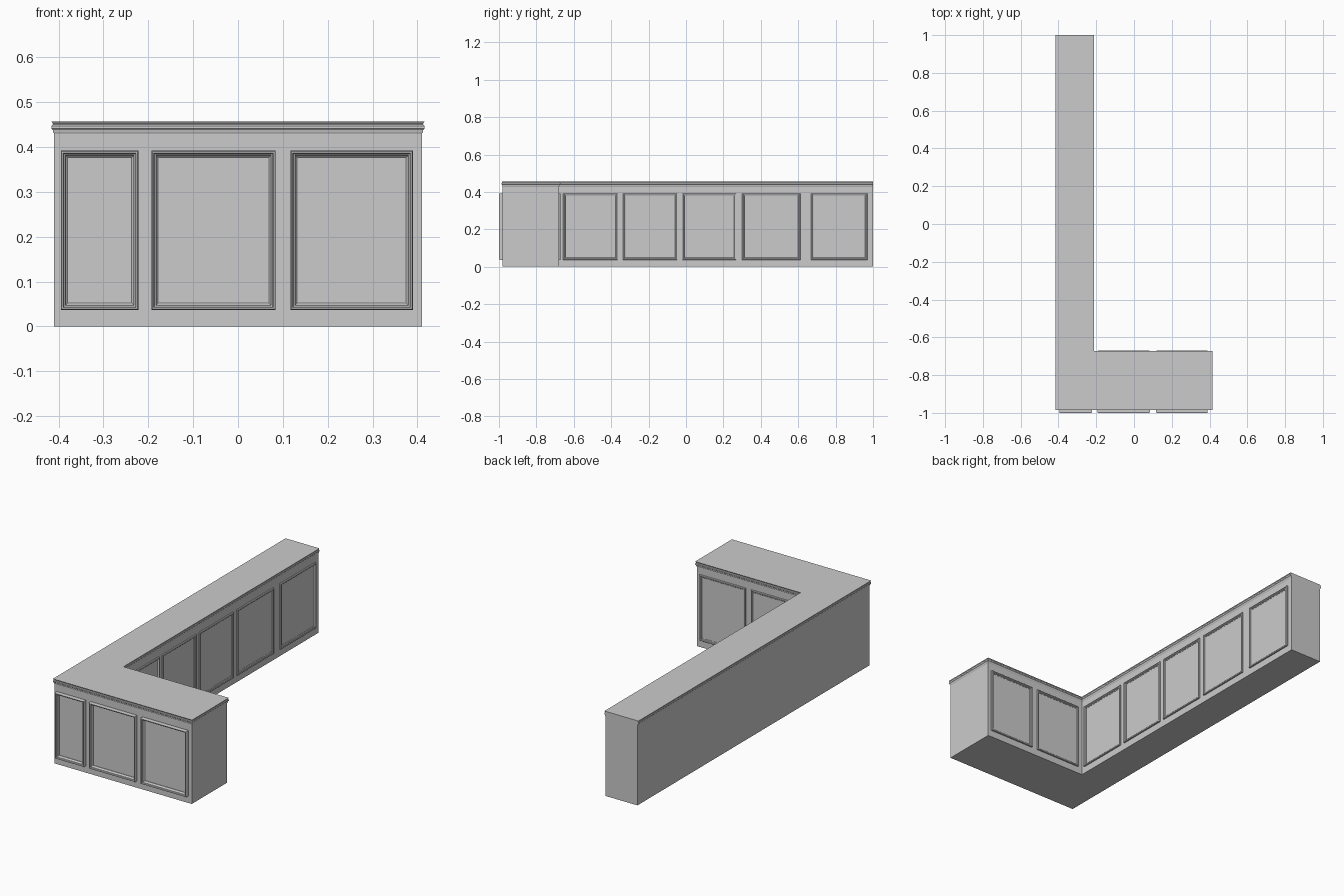
import bpy, bmesh

if "Cube" in bpy.data.objects:
    bpy.data.objects.remove(bpy.data.objects["Cube"])

# One flat grey for the whole counter
grey = bpy.data.materials.new("plain grey")
grey.diffuse_color = (0.6, 0.6, 0.6, 1)
grey.use_nodes = True
grey.node_tree.nodes["Principled BSDF"].inputs["Base Color"].default_value = grey.diffuse_color


def add_object(name, bm):
    bmesh.ops.recalc_face_normals(bm, faces=bm.faces[:])
    me = bpy.data.meshes.new(name)
    bm.to_mesh(me)
    bm.free()
    me.materials.append(grey)
    ob = bpy.data.objects.new(name, me)
    bpy.context.collection.objects.link(ob)
    return ob


def bridge(bm, a, b):
    n = len(a)
    for i in range(n):
        j = (i + 1) % n
        bm.faces.new((a[i], a[j], b[j], b[i]))


# L-shaped plan, grown outward by o everywhere except the flat far end
def plan(o):
    l, r, i = -0.41 - o, 0.41 + o, -0.219 + o
    f, m, e = -0.98 - o, -0.678 + o, 1.0
    return [(l, f), (r, f), (r, m), (i, m), (i, e), (l, e)]


def l_solid(name, profile):
    bm = bmesh.new()
    rings = [[bm.verts.new((x, y, z)) for x, y in plan(o)] for z, o in profile]
    for a, b in zip(rings, rings[1:]):
        bridge(bm, a, b)
    bm.faces.new(rings[0])
    bm.faces.new(rings[-1])
    return add_object(name, bm)


# Counter body and the moulded top edge
l_solid("counter_body", [(0, 0), (0.43, 0)])
l_solid("counter_top_moulding", [
    (0.43, 0), (0.433, 0.002), (0.438, 0.003), (0.441, 0.006), (0.447, 0.006),
    (0.450, 0.003), (0.453, 0.003), (0.457, 0.006)])

# Panel frame section: (inset from outer edge, share of full depth)
SECTION = [(0, -0.2), (0, 0.7), (0.002, 1), (0.005, 1), (0.007, 0.75),
           (0.010, 0.7), (0.012, 0.3), (0.015, 0.15), (0.015, -0.2)]
Z0, Z1 = 0.037, 0.392


def frame(name, u0, u1, depth, place):
    bm = bmesh.new()
    rings = []
    for s, d in SECTION:
        rect = [(u0 + s, Z0 + s), (u1 - s, Z0 + s), (u1 - s, Z1 - s), (u0 + s, Z1 - s)]
        rings.append([bm.verts.new(place(u, v, d * depth)) for u, v in rect])
    for k in range(len(rings)):
        bridge(bm, rings[k], rings[(k + 1) % len(rings)])
    return add_object(name, bm)


# Front panel frames, and matching ones behind the short arm
short_spans = [(-0.395, -0.222), (-0.193, 0.084), (0.117, 0.39)]
for k, (a, b) in enumerate(short_spans):
    frame(f"front_panel_frame_{k + 1}", a, b, 0.02, lambda u, v, d: (u, -0.98 - d, v))
    if k:
        frame(f"back_panel_frame_{k}", a, b, 0.008, lambda u, v, d: (u, -0.678 + d, v))

# Panel frames along the inner side of the long arm
long_spans = [(-0.657, -0.365), (-0.337, -0.047), (-0.02, 0.268),
              (0.3, 0.612), (0.668, 0.97)]
for k, (a, b) in enumerate(long_spans):
    frame(f"inner_panel_frame_{k + 1}", a, b, 0.008, lambda u, v, d: (-0.219 + d, u, v))
